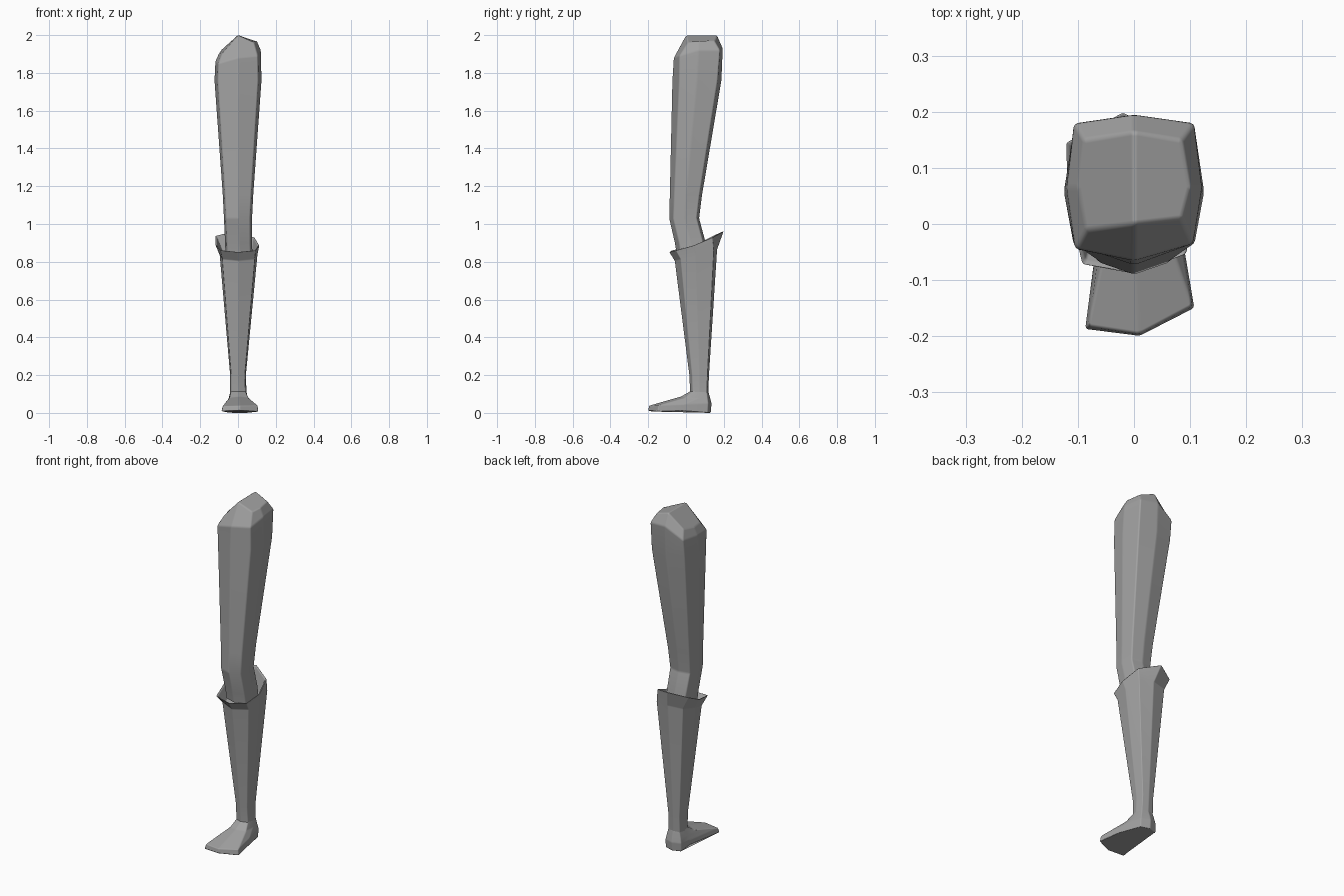
import bpy, bmesh, math

old = bpy.data.objects.get("Cube")
if old:
    bpy.data.objects.remove(old, do_unlink=True)

grey = bpy.data.materials.new("plain grey")
grey.use_nodes = True
colour = (0.36, 0.36, 0.36, 1)
grey.diffuse_color = colour
grey.node_tree.nodes["Principled BSDF"].inputs["Base Color"].default_value = colour


def octagon(z, front, back, w, cx=0.0, tilt=0.0):
    """Eight-sided cross-section, from the back round by -x; tilt raises the rear."""
    d, mid = back - front, (front + back) / 2
    outline = [(0, back), (-.86 * w, back - .08 * d), (-w, mid), (-.86 * w, front + .14 * d),
               (0, front), (.86 * w, front + .14 * d), (w, mid), (.86 * w, back - .08 * d)]
    return [(cx + x, y, z + tilt * (y - front) / d) for x, y in outline]


def loft(name, rings, cap_start=True, cap_end=True, bevel=0.007):
    bm = bmesh.new()
    rows = [[bm.verts.new(p) for p in ring] for ring in rings]
    for a, b in zip(rows, rows[1:]):
        for i in range(8):
            j = (i + 1) % 8
            bm.faces.new((a[i], a[j], b[j], b[i]))
    if cap_start:
        bm.faces.new(rows[0][::-1])
    if cap_end:
        bm.faces.new(rows[-1])
    bmesh.ops.recalc_face_normals(bm, faces=bm.faces)
    mesh = bpy.data.meshes.new(name)
    bm.to_mesh(mesh)
    bm.free()
    mesh.materials.append(grey)
    ob = bpy.data.objects.new(name, mesh)
    bpy.context.collection.objects.link(ob)
    bpy.ops.object.select_all(action='DESELECT')
    bpy.context.view_layer.objects.active = ob
    ob.select_set(True)
    bpy.ops.object.shade_smooth_by_angle(angle=math.radians(60))
    # Softly rounded edges between the flat panels
    mod = ob.modifiers.new("soft edges", 'BEVEL')
    mod.width = bevel
    mod.segments = 2
    mod.limit_method = 'ANGLE'
    mod.angle_limit = math.radians(14)
    mod.harden_normals = True
    return ob


# Thigh: knee, tapering upper leg and a slanted top with a central ridge
shoulder = [(0, .195, 1.93), (-.107, .18, 1.87), (-.12, .065, 1.86), (-.105, -.045, 1.85),
            (0, -.065, 1.88), (.105, -.035, 1.89), (.121, .065, 1.92), (.107, .18, 1.92)]
crown = [(0, .165, 2.0), (-.09, .15, 1.92), (-.1, .065, 1.905), (-.085, -.01, 1.9),
         (0, .0, 2.0), (.085, .01, 1.96), (.1, .065, 1.97), (.085, .15, 1.97)]
bm_rings = [octagon(.84, -.05, .11, .072, .005), octagon(.9, -.06, .105, .072, .003),
            octagon(1.03, -.09, .07, .075), octagon(1.15, -.087, .085, .081),
            octagon(1.76, -.073, .188, .125), shoulder, crown]
thigh = loft("thigh", bm_rings, cap_end=False)

# Two-sided roof closing the thigh along its ridge
bm = bmesh.new()
bm.from_mesh(thigh.data)
bm.verts.ensure_lookup_table()
v = bm.verts[-8:]
for side in ((0, 1, 2, 3, 4), (4, 5, 6, 7, 0)):
    f = bm.faces.new([v[i] for i in side])
    f.smooth = True
bmesh.ops.recalc_face_normals(bm, faces=bm.faces)
bm.to_mesh(thigh.data)
bm.free()

# Shin: flared cuff, rising at the back, with an inner lip around the knee
rim = [(-.02, .2, .962), (-.122, .145, .938), (-.12, .045, .89), (-.093, -.073, .862),
       (0, -.09, .853), (.093, -.055, .862), (.113, .04, .888), (.088, .14, .93)]
inside = [(x * .93, .04 + (y - .04) * .93, z - .004) for x, y, z in rim]
shin = loft("shin", [octagon(.8, -.045, .14, .085, 0, .04), inside, rim,
                     octagon(.805, -.06, .165, .1, .003, .06),
                     octagon(.2, .017, .122, .042, 0),
                     octagon(.09, .022, .118, .044, .002)], bevel=.005)

# Foot: ankle, instep, toe and slightly arched sole
instep = [(0, .13, .075), (-.045, .115, .075), (-.05, .055, .075), (-.045, -.01, .08),
          (.005, -.03, .086), (.055, -.005, .08), (.055, .055, .075), (.047, .115, .075)]
upper = [(0, .136, .05), (-.05, .118, .05), (-.055, .045, .045), (-.082, -.182, .036),
         (.01, -.196, .038), (.104, -.146, .04), (.08, -.01, .045), (.052, .118, .05)]
sole = [(0, .132, .0), (-.05, .115, .0), (-.057, .045, .014), (-.088, -.188, .008),
        (.01, -.2, .012), (.108, -.15, .006), (.086, -.02, .01), (.052, .115, .0)]
loft("foot", [octagon(.115, .024, .118, .042, .002), instep, upper, sole], bevel=.005)
